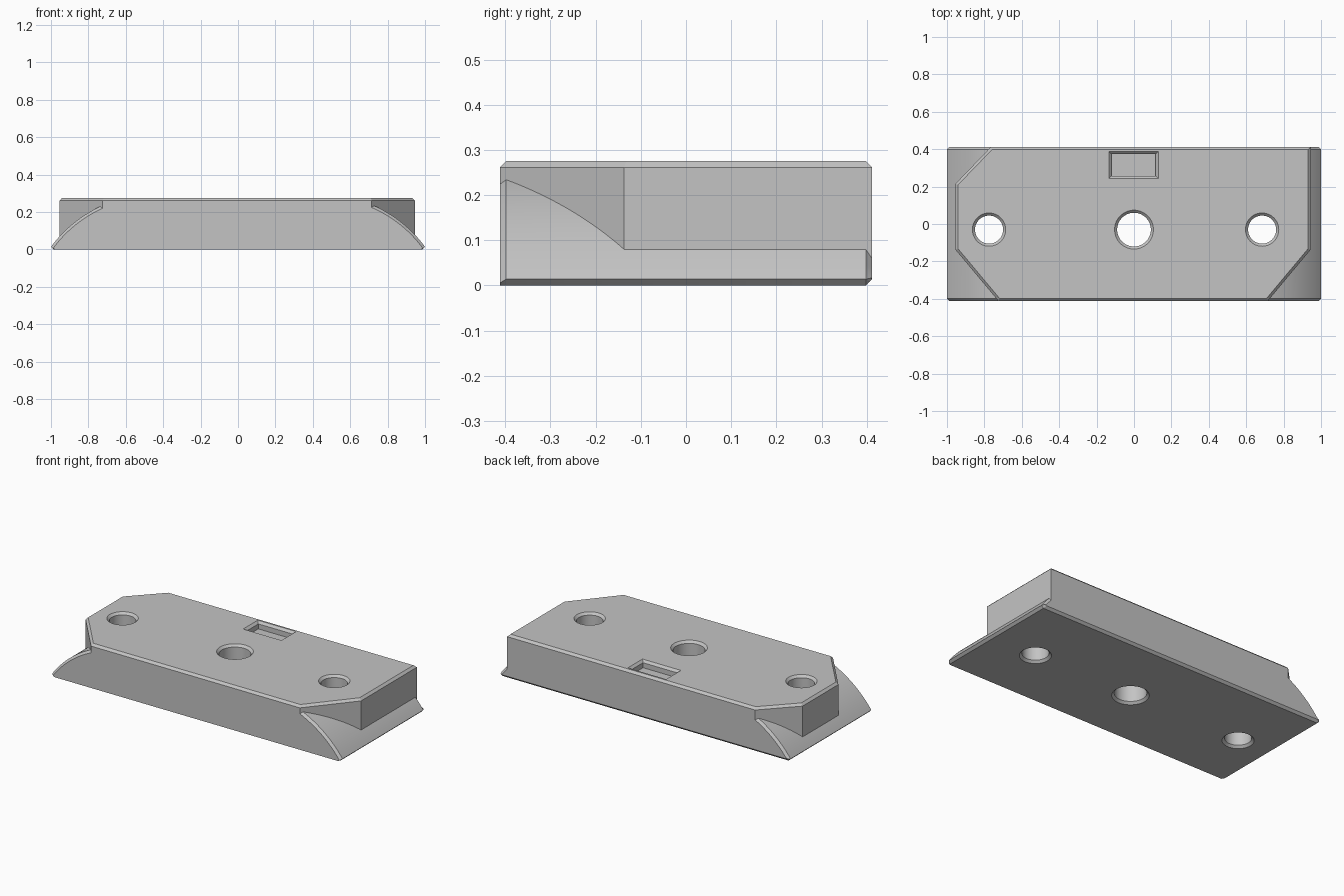
import bpy
import bmesh
from math import cos, sin, pi
from mathutils import Vector

if "Cube" in bpy.data.objects:
    bpy.data.objects.remove(bpy.data.objects["Cube"])

HALF_Y, TOP, C = 0.412, 0.275, 0.014   # half depth, height, chamfer

grey = bpy.data.materials.new("plain grey")
grey.use_nodes = True
colour = (0.55, 0.55, 0.55, 1)
grey.diffuse_color = colour
grey.node_tree.nodes["Principled BSDF"].inputs["Base Color"].default_value = colour


def loft(name, rings):
    """Closed solid through rings of equal point count."""
    bm = bmesh.new()
    loops = [[bm.verts.new(p) for p in ring] for ring in rings]
    n = len(loops[0])
    for a, b in zip(loops, loops[1:]):
        for i in range(n):
            j = (i + 1) % n
            bm.faces.new((a[i], a[j], b[j], b[i]))
    bm.faces.new(loops[0])
    bm.faces.new(loops[-1])
    bmesh.ops.recalc_face_normals(bm, faces=bm.faces)
    mesh = bpy.data.meshes.new(name)
    bm.to_mesh(mesh)
    bm.free()
    mesh.materials.append(grey)
    obj = bpy.data.objects.new(name, mesh)
    bpy.context.collection.objects.link(obj)
    return obj


def inset(poly, d):
    """Move every edge of a counter-clockwise polygon inward by d."""
    pts = [Vector(p) for p in poly]
    out = []
    for i, p in enumerate(pts):
        e1 = (p - pts[i - 1]).normalized()
        e2 = (pts[(i + 1) % len(pts)] - p).normalized()
        n1, n2 = Vector((-e1.y, e1.x)), Vector((-e2.y, e2.x))
        out.append(p + (n1 + n2) * d / (1 + n1.dot(n2)))
    return out


def combine(target, other, operation):
    mod = target.modifiers.new(other.name, 'BOOLEAN')
    mod.operation, mod.solver, mod.object = operation, 'EXACT', other
    bpy.context.view_layer.objects.active = target
    bpy.ops.object.modifier_apply(modifier=mod.name)
    bpy.data.objects.remove(other)


# Base with curved ends
def base_ring(y, d, floor):
    start, chord = Vector((1, 0.014)), Vector((-0.28, 0.223))
    out = Vector((chord.y, -chord.x)).normalized()
    side = [Vector((0.986 - d * 0.7, floor))]
    for i in range(21):
        t = i / 20 * 1.06
        p = start + chord * t + out * 0.096 * t * (1 - t)
        tangent = chord + out * 0.096 * (1 - 2 * t)
        p -= Vector((tangent.y, -tangent.x)).normalized() * d
        side.append(Vector((p.x, max(p.y, floor + 0.003))))
    full = side + [Vector((-p.x, p.y)) for p in reversed(side)]
    return [(p.x, y, p.y) for p in full]


body = loft("mounting_block", [
    base_ring(-HALF_Y, C, 0), base_ring(-HALF_Y + C, 0, 0),
    base_ring(HALF_Y - C, 0, 0), base_ring(HALF_Y, C, C)])

# Upper block with cut corners and a chamfered top
plan = [(-0.725, -HALF_Y), (0.715, -HALF_Y), (0.945, -0.137), (0.945, HALF_Y),
        (-0.765, HALF_Y), (-0.955, 0.215), (-0.955, -0.137)]
upper = loft("upper_block", [
    [(x, y, 0.05) for x, y in plan],
    [(x, y, TOP - C) for x, y in plan],
    [(x, y, TOP) for x, y in inset(plan, C)]])
combine(body, upper, 'UNION')


# Through holes, chamfered at both ends
def hole(x, y, r):
    e = 0.01
    levels = [(-e, r + C + e), (C, r), (TOP - C, r), (TOP + e, r + C + e)]
    return loft("hole_cutter", [
        [(x + q * cos(2 * pi * i / 64), y + q * sin(2 * pi * i / 64), z)
         for i in range(64)] for z, q in levels])


for x, r in ((-0.775, 0.075), (0, 0.09), (0.685, 0.075)):
    combine(body, hole(x, -0.03, r), 'DIFFERENCE')

# Shallow rectangular pocket with a chamfered rim
rim = [(-0.135, 0.243), (0.13, 0.243), (0.13, 0.387), (-0.135, 0.387)]
pocket = loft("pocket_cutter", [
    [(x, y, z) for x, y in inset(rim, d)]
    for z, d in ((TOP - 0.045, C), (TOP - C, C), (TOP + C, -C))])
combine(body, pocket, 'DIFFERENCE')

# Smooth the curves, keep the edges sharp
bpy.ops.object.select_all(action='DESELECT')
body.select_set(True)
bpy.context.view_layer.objects.active = body
bpy.ops.object.shade_smooth_by_angle(angle=0.35)
